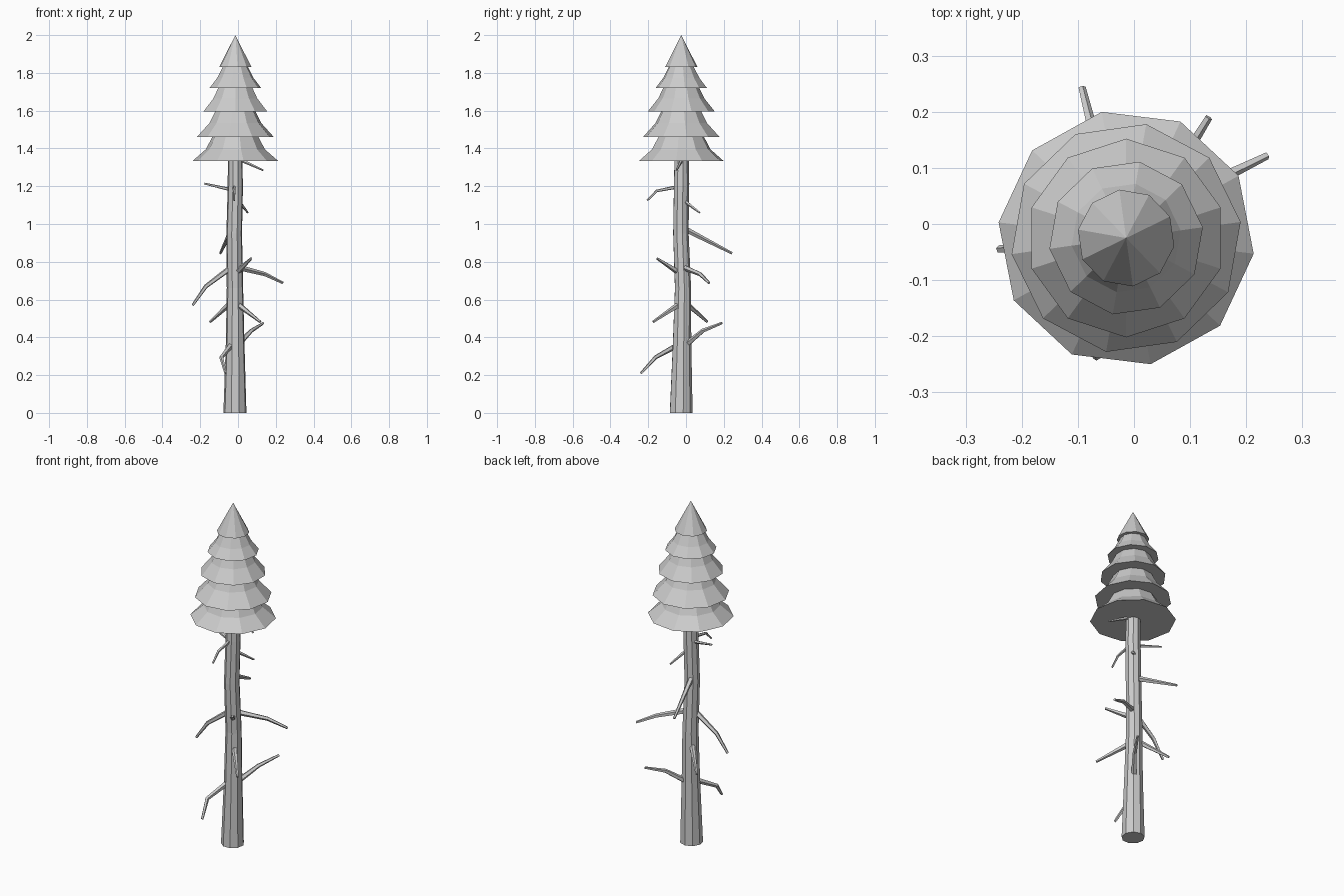
import bpy, bmesh, math
from mathutils import Vector

if "Cube" in bpy.data.objects:
    bpy.data.objects.remove(bpy.data.objects["Cube"])

CX, CY = -0.014, -0.025


def finish(name, bm):
    bmesh.ops.recalc_face_normals(bm, faces=bm.faces)
    mesh = bpy.data.meshes.new(name)
    bm.to_mesh(mesh)
    bm.free()
    obj = bpy.data.objects.new(name, mesh)
    bpy.context.collection.objects.link(obj)
    return obj


def loft(name, rings):
    """Skin a list of equal-length point rings and cap both ends."""
    bm = bmesh.new()
    loops = [[bm.verts.new(p) for p in ring] for ring in rings]
    n = len(loops[0])
    for a, b in zip(loops, loops[1:]):
        for i in range(n):
            j = (i + 1) % n
            bm.faces.new((a[i], a[j], b[j], b[i]))
    bm.faces.new(loops[0])
    bm.faces.new(loops[-1])
    bmesh.ops.remove_doubles(bm, verts=bm.verts, dist=0.0002)
    return finish(name, bm)


def circle(x, y, z, r, sides, phase=0):
    return [(x + r * math.cos(phase + math.tau * i / sides),
             y + r * math.sin(phase + math.tau * i / sides), z) for i in range(sides)]


def branch(name, points, r0=0.016, r1=0.006, sides=5):
    pts = [Vector(p) for p in points]
    rings = []
    for k, p in enumerate(pts):
        d = (pts[min(k + 1, len(pts) - 1)] - pts[max(k - 1, 0)]).normalized()
        u = d.cross(Vector((0, 0, 1))).normalized()
        v = d.cross(u)
        r = r0 + (r1 - r0) * k / (len(pts) - 1)
        rings.append([p + r * (u * math.cos(a) + v * math.sin(a))
                      for a in (math.tau * i / sides for i in range(sides))])
    return loft(name, rings)


# Slightly crooked tapering trunk: x, y, z, radius
trunk = [(-0.016, -0.027, 0, 0.062), (-0.015, -0.022, 0.37, 0.050),
         (-0.016, -0.017, 0.66, 0.044), (-0.020, -0.028, 0.95, 0.042),
         (-0.014, -0.025, 1.2, 0.041), (-0.016, -0.024, 1.40, 0.038)]
loft("trunk", [circle(*t, 9, 0.2) for t in trunk])

# Flared foliage tiers: phase in degrees, then (radius, z) from skirt to top
tiers = [
    (-7, [(0.229, 1.333), (0.158, 1.395), (0.115, 1.475)]),
    (8, [(0.206, 1.46), (0.138, 1.535), (0.100, 1.61)]),
    (18, [(0.177, 1.596), (0.122, 1.665), (0.088, 1.735)]),
    (8, [(0.138, 1.72), (0.098, 1.772), (0.060, 1.845)]),
    (-10, [(0.087, 1.83), (0.045, 1.91), (0.0, 2.0)]),
]
for k, (phase, profile) in enumerate(tiers):
    if k == len(tiers) - 1:
        # Pointed crown
        bm = bmesh.new()
        base = [bm.verts.new(p) for p in circle(CX, CY, 1.83, 0.087, 10, math.radians(phase))]
        tip = bm.verts.new((CX, CY, 2.0))
        bm.faces.new(base)
        for i in range(10):
            bm.faces.new((base[i], base[(i + 1) % 10], tip))
        finish("foliage_top", bm)
    else:
        loft(f"foliage_tier_{k + 1}",
             [circle(CX, CY, z, r, 10, math.radians(phase)) for r, z in profile])

# Bare dead branches, from trunk outward
branches = [
    ((-0.03, -0.035, 0.365), (-0.088, -0.16, 0.295), (-0.066, -0.238, 0.21)),
    ((0.0, 0.0, 0.36), (0.07, 0.09, 0.435), (0.133, 0.19, 0.475)),
    ((0.0, -0.035, 0.575), (0.118, -0.173, 0.482)),
    ((-0.03, -0.01, 0.59), (-0.148, 0.112, 0.482)),
    ((-0.03, -0.03, 0.775), (-0.17, -0.04, 0.67), (-0.24, -0.045, 0.57)),
    ((0.0, -0.01, 0.77), (0.14, 0.075, 0.735), (0.237, 0.122, 0.688)),
    ((-0.005, -0.04, 0.745), (0.07, -0.153, 0.818)),
    ((-0.03, -0.01, 0.975), (-0.093, 0.243, 0.845)),
    ((0.005, -0.005, 1.12), (0.052, 0.073, 1.06)),
    ((-0.03, -0.02, 1.18), (-0.178, 0.015, 1.214)),
    ((-0.02, -0.04, 1.198), (-0.02, -0.155, 1.175), (-0.02, -0.205, 1.125)),
    ((0.0, -0.02, 1.345), (0.133, -0.05, 1.285)),
]
for k, pts in enumerate(branches):
    thin = k >= 8
    branch(f"branch_{k + 1}", pts, 0.010 if thin else 0.016, 0.005 if thin else 0.007)
